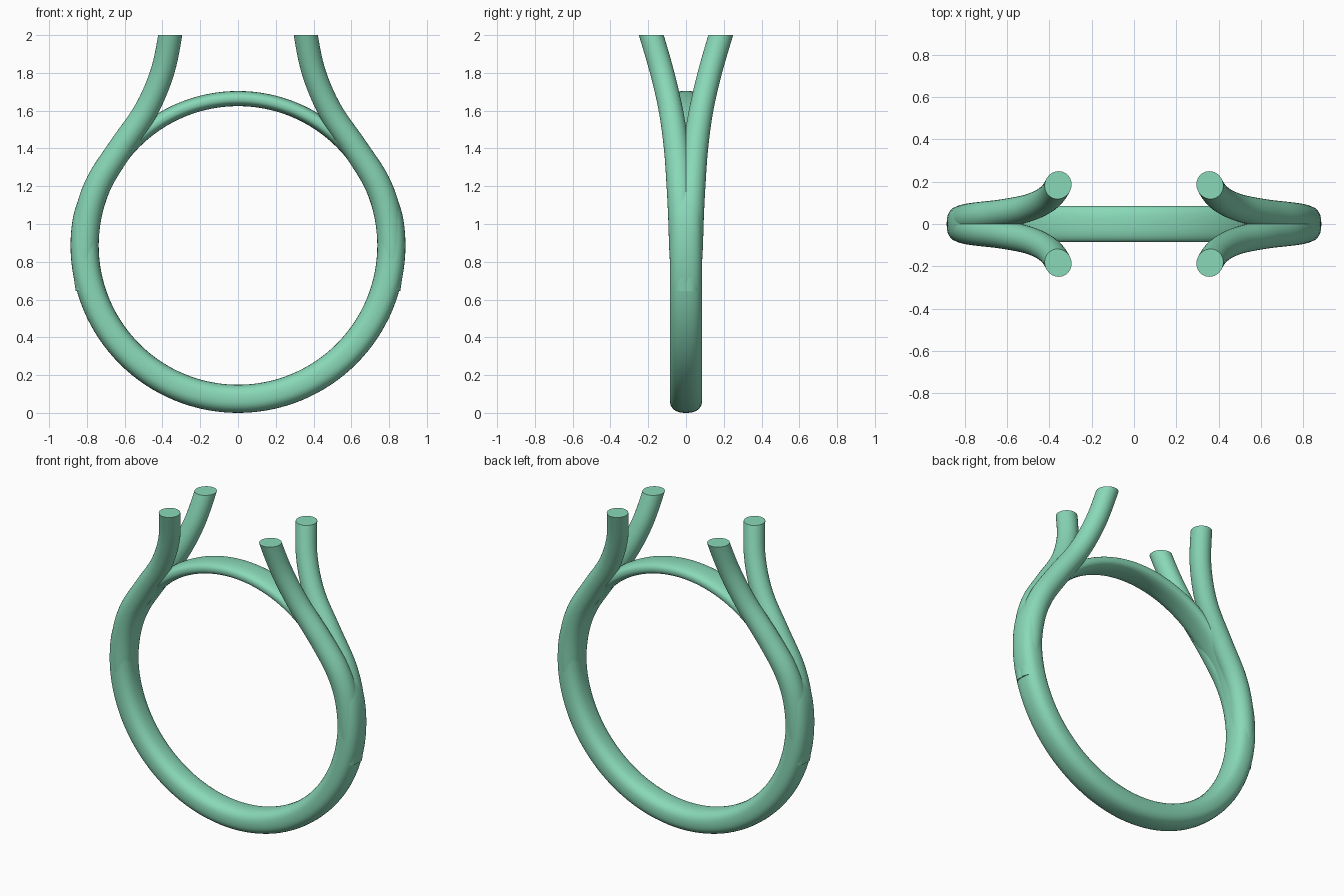
import bpy, bmesh, math
from mathutils import Vector

if "Cube" in bpy.data.objects:
    bpy.data.objects.remove(bpy.data.objects["Cube"])

mat = bpy.data.materials.new("green")
mat.diffuse_color = (0.25, 0.69, 0.48, 1)
mat.use_nodes = True
mat.node_tree.nodes["Principled BSDF"].inputs["Base Color"].default_value = mat.diffuse_color


def skin(name, rings, closed):
    """Join equal rings of points into a tube."""
    bm = bmesh.new()
    vr = [[bm.verts.new(p) for p in r] for r in rings]
    n = len(vr[0])
    for i in range(len(vr) if closed else len(vr) - 1):
        a, b = vr[i], vr[(i + 1) % len(vr)]
        for j in range(n):
            k = (j + 1) % n
            bm.faces.new((a[j], a[k], b[k], b[j]))
    if not closed:
        bm.faces.new(vr[0])
        # trim the tip level at z = 2 and cap it
        cut = bmesh.ops.bisect_plane(bm, geom=bm.verts[:] + bm.edges[:] + bm.faces[:],
                                     plane_co=(0, 0, 2), plane_no=(0, 0, 1), clear_outer=True)
        edges = [e for e in cut["geom_cut"] if isinstance(e, bmesh.types.BMEdge)]
        bmesh.ops.edgeloop_fill(bm, edges=edges)
    bmesh.ops.recalc_face_normals(bm, faces=bm.faces)
    me = bpy.data.meshes.new(name)
    bm.to_mesh(me)
    bm.free()
    ob = bpy.data.objects.new(name, me)
    bpy.context.collection.objects.link(ob)
    me.materials.append(mat)
    bpy.ops.object.select_all(action='DESELECT')
    ob.select_set(True)
    bpy.context.view_layer.objects.active = ob
    bpy.ops.object.shade_smooth_by_angle(angle=math.radians(40))
    return ob


def spow(v, p):
    return math.copysign(abs(v) ** p, v)


# Ring band: constant inner radius, thinner across the top
INNER, CZ = 0.7375, 0.8865
rings = []
for i in range(128):
    a = 2 * math.pi * i / 128
    t = min(max((math.degrees(math.asin(math.sin(a))) - 8) / 40, 0), 1)
    t = t * t * (3 - 2 * t)
    h = 0.0745 - 0.0345 * t
    ring = []
    for j in range(32):
        b = 2 * math.pi * j / 32
        r = INNER + h + h * spow(math.cos(b), 0.8)
        ring.append((r * math.cos(a), 0.086 * spow(math.sin(b), 0.8), CZ + r * math.sin(a)))
    rings.append(ring)
skin("ring_band", rings, True)

# Prong: round tube leaving the band, (x, y, z, radius)
keys = [(0.80, 0.015, 0.65, 0.060), (0.811, 0.018, 0.85, 0.070), (0.792, 0.024, 1.05, 0.071),
        (0.735, 0.034, 1.22, 0.070), (0.622, 0.050, 1.40, 0.067), (0.488, 0.080, 1.60, 0.064),
        (0.402, 0.126, 1.80, 0.063), (0.359, 0.184, 2.00, 0.063), (0.352, 0.217, 2.10, 0.063)]
keys = [Vector(k) for k in keys]
path = []
for i in range(len(keys) - 1):
    p0, p1, p2, p3 = (keys[min(max(i + d, 0), len(keys) - 1)] for d in (-1, 0, 1, 2))
    for s in range(8):
        t = s / 8
        path.append(0.5 * (2 * p1 + (p2 - p0) * t + (2 * p0 - 5 * p1 + 4 * p2 - p3) * t * t
                           + (3 * p1 - p0 - 3 * p2 + p3) * t ** 3))
path.append(keys[-1])
rings = []
for i, p in enumerate(path):
    tan = (path[min(i + 1, len(path) - 1)] - path[max(i - 1, 0)]).to_3d().normalized()
    u = Vector((0, 1, 0)).cross(tan).normalized()
    v = tan.cross(u)
    rings.append([p.to_3d() + p[3] * (u * math.cos(c) + v * math.sin(c))
                  for c in (2 * math.pi * j / 32 for j in range(32))])
prongs = skin("split_prongs", rings, False)

# Mirror to all four corners
m = prongs.modifiers.new("mirror", 'MIRROR')
m.use_axis = (True, True, False)
m.use_mirror_merge = False
